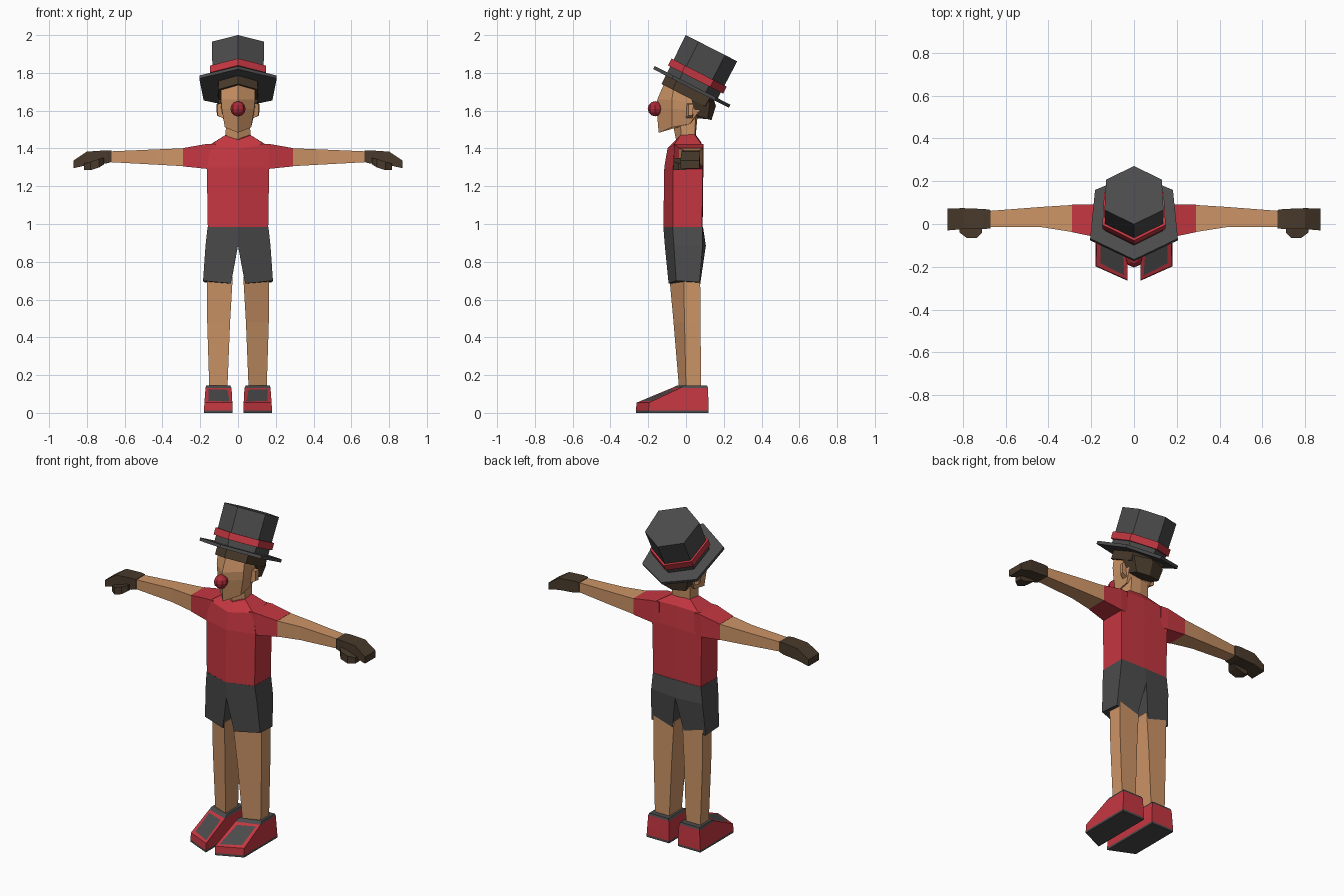
import bpy, bmesh, math
from mathutils import Vector


def material(name, rgb):
    m = bpy.data.materials.new(name)
    m.diffuse_color = (*rgb, 1)
    return m


RED = material("red cloth", (0.56, 0.038, 0.053))
NOSE = material("deep red", (0.40, 0.023, 0.038))
SKIN = material("skin", (0.61, 0.30, 0.135))
GREY = material("dark grey", (0.07, 0.07, 0.07))
BROWN = material("dark brown", (0.067, 0.043, 0.025))


def add_rings(bm, rings):
    """Skin a stack of equal-length rings and close both ends."""
    rows = [[bm.verts.new(p) for p in r] for r in rings]
    n = len(rows[0])
    for a, b in zip(rows, rows[1:]):
        for i in range(n):
            j = (i + 1) % n
            bm.faces.new((a[i], a[j], b[j], b[i]))
    bm.faces.new(rows[0][::-1])
    bm.faces.new(rows[-1])


def finish(name, bm, mats):
    bmesh.ops.recalc_face_normals(bm, faces=bm.faces[:])
    me = bpy.data.meshes.new(name)
    bm.to_mesh(me)
    bm.free()
    for m in mats:
        me.materials.append(m)
    ob = bpy.data.objects.new(name, me)
    bpy.context.collection.objects.link(ob)
    return ob


def flip(rings):
    return [[(-p[0], p[1], p[2]) for p in r] for r in rings]


def pair(name, rings, mat):
    """Left and right copies of a lofted part."""
    for side, rs in (("right", rings), ("left", flip(rings))):
        bm = bmesh.new()
        add_rings(bm, rs)
        finish(side + "_" + name, bm, [mat])


def centred(name, halves, mat):
    """Loft of rings given as front-to-back half outlines."""
    bm = bmesh.new()
    add_rings(bm, [h + [(-p[0], p[1], p[2]) for p in h[-2:0:-1]] for h in halves])
    return finish(name, bm, [mat])


def level(z, pts):
    return [(x, y, z) for x, y in pts]


def box_ring(x, y0, y1, z0, z1):
    return [(x, y0, z0), (x, y1, z0), (x, y1, z1), (x, y0, z1)]


# shirt with ridged chest
centred("shirt", [
    level(0.985, [(0, -0.12), (0.16, -0.07), (0.16, 0.085), (0, 0.088)]),
    level(1.30, [(0, -0.115), (0.165, -0.068), (0.165, 0.088), (0, 0.092)]),
    [(0, -0.098, 1.40), (0.145, -0.062, 1.42), (0.14, 0.08, 1.425), (0, 0.082, 1.43)],
    [(0, -0.055, 1.445), (0.068, -0.03, 1.47), (0.06, 0.045, 1.475), (0, 0.05, 1.475)],
], RED)

# sleeves, arms, hands, thumbs
pair("sleeve", [box_ring(0.12, -0.066, 0.088, 1.292, 1.424),
                box_ring(0.165, -0.064, 0.092, 1.292, 1.424),
                box_ring(0.29, -0.038, 0.09, 1.305, 1.402)], RED)
pair("arm", [box_ring(0.285, -0.038, 0.089, 1.306, 1.401),
             box_ring(0.43, -0.015, 0.08, 1.314, 1.395),
             box_ring(0.69, -0.013, 0.06, 1.328, 1.384)], SKIN)
pair("hand", [box_ring(0.67, -0.02, 0.066, 1.328, 1.388),
              box_ring(0.70, -0.024, 0.07, 1.32, 1.39),
              box_ring(0.80, -0.024, 0.074, 1.312, 1.383),
              box_ring(0.872, -0.03, 0.072, 1.295, 1.335)], BROWN)
pair("thumb", [box_ring(0.71, -0.04, 0.0, 1.315, 1.35),
               box_ring(0.735, -0.066, 0.0, 1.30, 1.345),
               box_ring(0.78, -0.066, 0.0, 1.285, 1.33),
               box_ring(0.815, -0.04, 0.0, 1.285, 1.32)], BROWN)

# shorts, one leg per side
pair("shorts_leg", [
    level(0.985, [(0, -0.12), (0.161, -0.071), (0.161, 0.087), (0, 0.09)]),
    level(0.885, [(0, -0.112), (0.172, -0.064), (0.172, 0.088), (0, 0.105)]),
    [(0.038, -0.092, 0.685), (0.185, -0.052, 0.70), (0.182, 0.072, 0.692), (0.038, 0.075, 0.68)],
], GREY)

# legs
pair("leg", [
    level(0.72, [(0.028, -0.088), (0.165, -0.012), (0.165, 0.075), (0.028, 0.075)]),
    level(0.48, [(0.042, -0.066), (0.163, -0.008), (0.163, 0.077), (0.042, 0.077)]),
    level(0.13, [(0.056, -0.037), (0.152, 0.0), (0.152, 0.08), (0.056, 0.08)]),
], SKIN)

# shoes: dark sole, cuff and inset tongue panel
shoe = [
    level(0.0, [(0.03, -0.265), (0.18, -0.198), (0.18, 0.12), (0.03, 0.12)]),
    level(0.013, [(0.03, -0.265), (0.18, -0.198), (0.18, 0.12), (0.03, 0.12)]),
    level(0.054, [(0.03, -0.262), (0.178, -0.196), (0.177, 0.119), (0.03, 0.119)]),
    level(0.132, [(0.034, -0.075), (0.172, -0.03), (0.172, 0.116), (0.034, 0.116)]),
    level(0.144, [(0.04, -0.05), (0.168, -0.014), (0.168, 0.112), (0.04, 0.112)]),
]
for side, rs in (("right", shoe), ("left", flip(shoe))):
    bm = bmesh.new()
    add_rings(bm, rs)
    bmesh.ops.recalc_face_normals(bm, faces=bm.faces[:])
    slope = None
    for f in bm.faces:
        z = f.calc_center_median().z
        if z < 0.012 or z > 0.134:
            f.material_index = 1
        elif f.normal.z > 0.5:
            slope = f
    bmesh.ops.inset_region(bm, faces=[slope], thickness=0.027)
    slope.material_index = 1
    finish(side + "_shoe", bm, [RED, GREY])

# neck and head
centred("neck", [
    level(1.43, [(0, -0.05), (0.068, -0.025), (0.06, 0.045), (0, 0.048)]),
    level(1.56, [(0, -0.075), (0.062, -0.03), (0.06, 0.05), (0, 0.06)]),
], SKIN)
centred("head", [
    [(0, -0.145, 1.483), (0.07, -0.075, 1.512), (0.07, 0.02, 1.53), (0, 0.05, 1.54)],
    [(0, -0.155, 1.61), (0.086, -0.075, 1.61), (0.09, 0.07, 1.60), (0, 0.09, 1.60)],
    [(0, -0.152, 1.66), (0.09, -0.075, 1.66), (0.092, 0.08, 1.63), (0, 0.1, 1.63)],
    [(0, -0.115, 1.745), (0.09, -0.065, 1.72), (0.09, 0.07, 1.67), (0, 0.09, 1.66)],
], SKIN)
pair("ear", [[(0.08, 0.0, 1.56), (0.08, 0.035, 1.56), (0.08, 0.04, 1.64), (0.08, 0.0, 1.64)],
             [(0.108, 0.012, 1.575), (0.112, 0.035, 1.575),
              (0.114, 0.04, 1.635), (0.11, 0.012, 1.635)]], SKIN)

# round nose
bm = bmesh.new()
bmesh.ops.create_uvsphere(bm, u_segments=8, v_segments=6, radius=0.04)
bmesh.ops.translate(bm, verts=bm.verts[:], vec=Vector((0, -0.163, 1.61)))
finish("nose", bm, [NOSE])

# tilted frame shared by the hat and hair
C, S = math.cos(math.radians(27)), math.sin(math.radians(27))


def tilted(h, pts):
    return [(x, 0.03 + u * C + h * S, 1.725 - u * S + h * C) for x, u in pts]


def hexagon(r):
    return [(0, -r), (r * 0.9, -r * 0.5), (r * 0.85, r * 0.53), (0, r)]


# hair cap under the brim, and hair at the back of the head
cap = [(0, -0.15), (0.104, -0.085), (0.108, 0.11), (0, 0.14)]
centred("hair_cap", [tilted(-0.058, cap), tilted(0.0, cap)], BROWN)
centred("back_hair", [
    [(0, 0.06, 1.56), (0.08, 0.055, 1.575), (0.078, 0.115, 1.555), (0, 0.135, 1.55)],
    [(0, 0.04, 1.65), (0.106, 0.03, 1.655), (0.102, 0.125, 1.63), (0, 0.158, 1.625)],
    [(0, 0.04, 1.69), (0.106, 0.03, 1.69), (0.1, 0.12, 1.65), (0, 0.15, 1.65)],
], BROWN)

# top hat
brim = [(0, -0.225), (0.205, -0.115), (0.182, 0.14), (0, 0.225)]
centred("hat_brim", [tilted(-0.008, brim), tilted(0.01, brim)], GREY)
centred("hat_crown", [tilted(0.005, hexagon(0.15)), tilted(0.231, hexagon(0.153))], GREY)
centred("hat_band", [tilted(0.045, hexagon(0.164)), tilted(0.086, hexagon(0.164))], RED)
